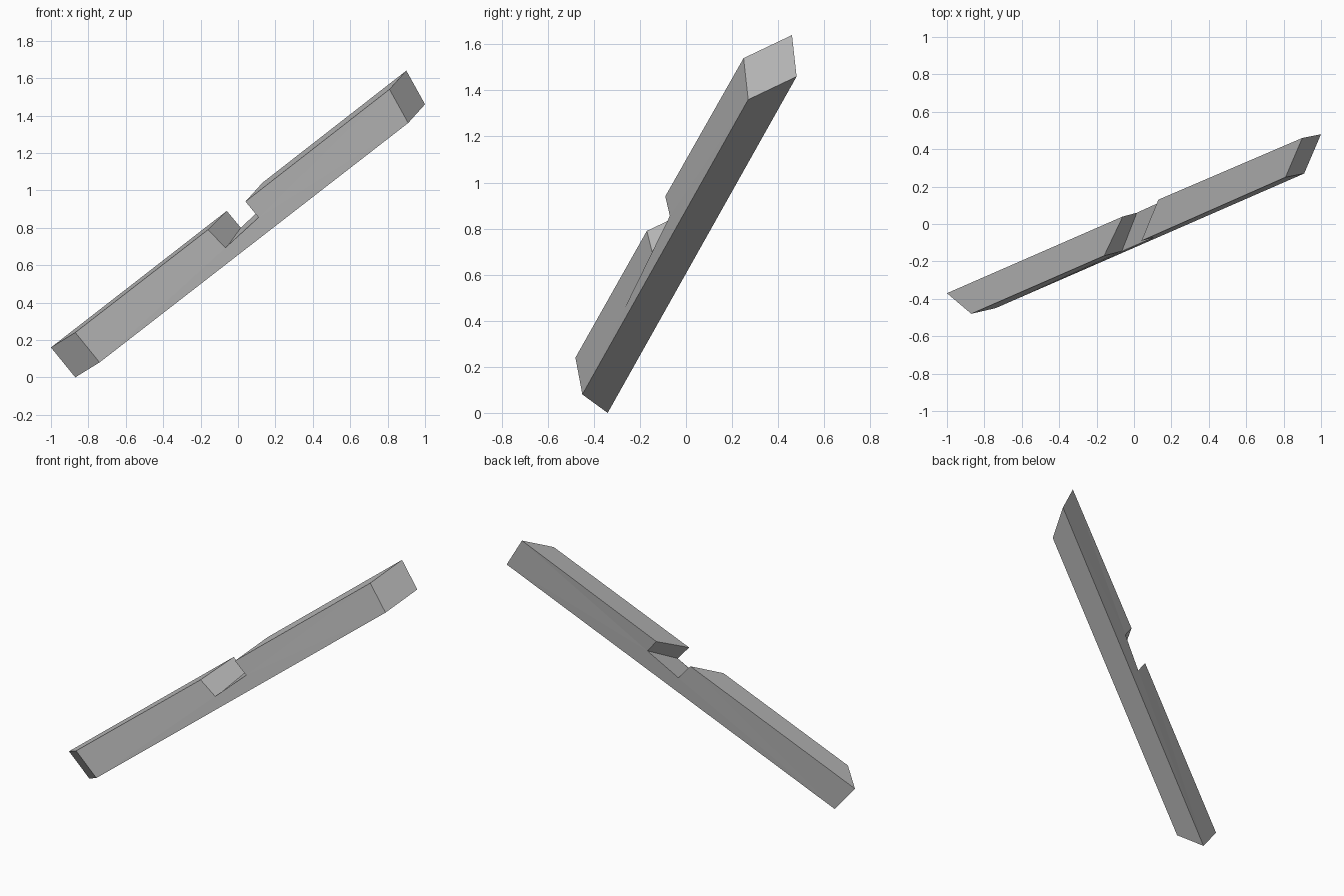
import bpy
import bmesh
from mathutils import Vector

cube = bpy.data.objects.get("Cube")
if cube:
    bpy.data.objects.remove(cube, do_unlink=True)

# Plain grey material
grey = bpy.data.materials.new("plain grey")
grey.use_nodes = True
colour = (0.5, 0.5, 0.5, 1)
grey.diffuse_color = colour
grey.node_tree.nodes["Principled BSDF"].inputs["Base Color"].default_value = colour


def loft_between(name, first, second, material):
    """Join two matching side outlines into one closed solid."""
    bm = bmesh.new()
    rings = [[bm.verts.new(Vector(p)) for p in outline] for outline in (first, second)]
    caps = [bm.faces.new(ring) for ring in rings]
    count = len(first)
    for i in range(count):
        j = (i + 1) % count
        bm.faces.new((rings[0][i], rings[0][j], rings[1][j], rings[1][i]))
    bmesh.ops.triangulate(bm, faces=caps)
    bmesh.ops.recalc_face_normals(bm, faces=bm.faces[:])
    mesh = bpy.data.meshes.new(name)
    bm.to_mesh(mesh)
    bm.free()
    mesh.materials.append(material)
    obj = bpy.data.objects.new(name, mesh)
    bpy.context.collection.objects.link(obj)
    return obj


# Side outlines: lower end, along the top edge through the notch,
# upper end, then back along the underside
front_side = [
    (-.74, -.45, .08), (-.87, -.48, .24),
    (-.16, -.17, .79), (-.065, -.145, .69),
    (.11, -.07, .855), (.04, -.09, .94),
    (.81, .25, 1.54), (.91, .27, 1.36),
]
back_side = [
    (-.87, -.34, 0), (-1, -.37, .16),
    (-.06, .04, .89), (.015, .06, .8),
    (.19, .14, .965), (.13, .13, 1.04),
    (.9, .46, 1.64), (1, .48, 1.46),
]
loft_between("notched_beam", front_side, back_side, grey)
